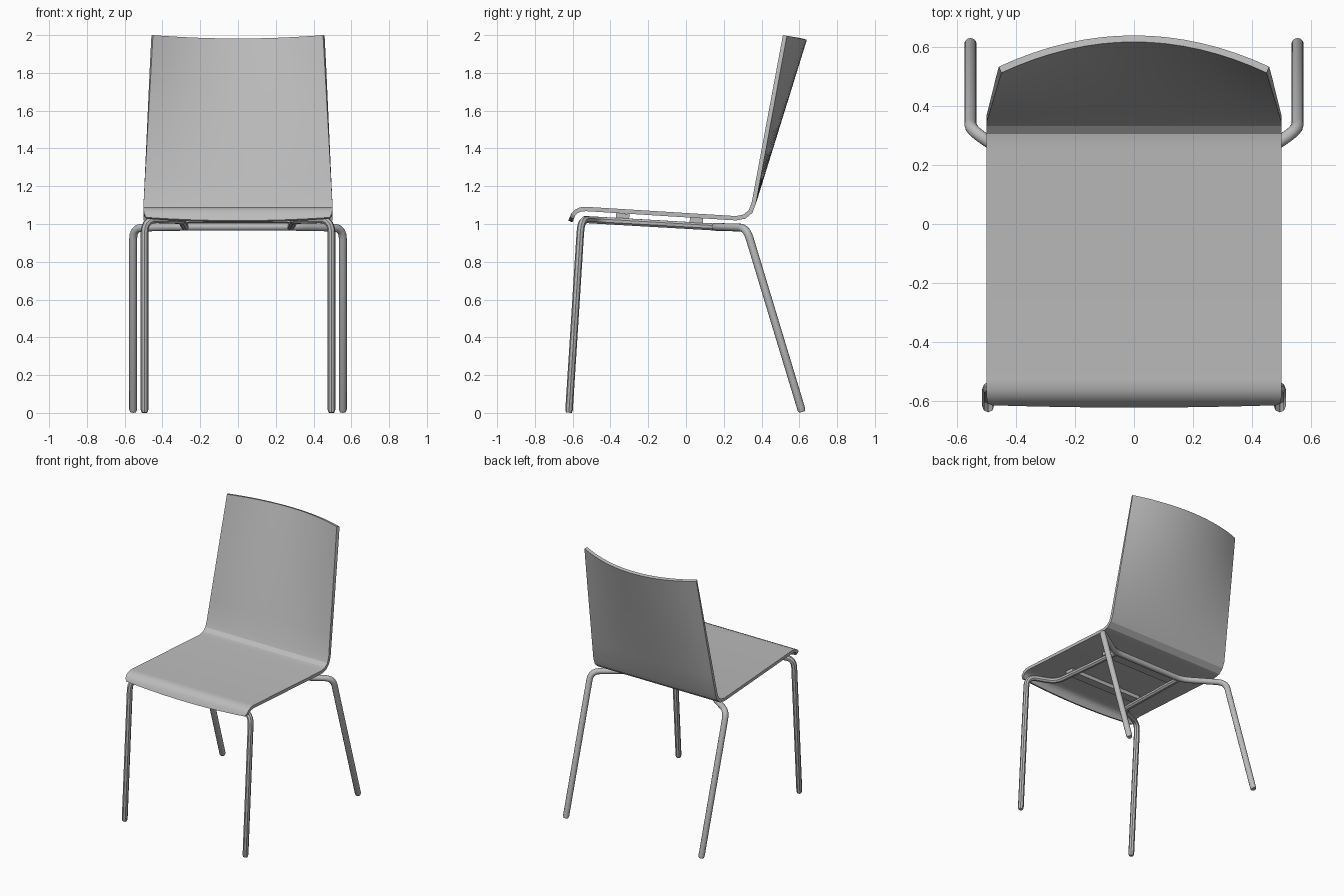
import bpy, math
from mathutils import Vector

if "Cube" in bpy.data.objects:
    bpy.data.objects.remove(bpy.data.objects["Cube"])

grey = bpy.data.materials.new("light grey")
grey.diffuse_color = (0.5, 0.5, 0.5, 1)
grey.use_nodes = True
grey.node_tree.nodes["Principled BSDF"].inputs["Base Color"].default_value = grey.diffuse_color


def finish(obj, angle=30):
    """Apply modifiers, turn into a mesh, assign material and shading."""
    bpy.ops.object.select_all(action='DESELECT')
    obj.select_set(True)
    bpy.context.view_layer.objects.active = obj
    bpy.ops.object.convert(target='MESH')
    obj = bpy.context.object
    obj.data.materials.clear()
    obj.data.materials.append(grey)
    bpy.ops.object.shade_smooth_by_angle(angle=math.radians(angle))
    return obj


def fillet(corners, r, steps=5):
    """Round the inner corners of a path."""
    pts = [Vector(c) for c in corners]
    out = [pts[0]]
    for a, b, c in zip(pts, pts[1:], pts[2:]):
        p = b + (a - b).normalized() * r
        q = b + (c - b).normalized() * r
        for i in range(steps + 1):
            t = i / steps
            out.append(p * (1 - t) ** 2 + b * 2 * t * (1 - t) + q * t * t)
    return out + [pts[-1]]


def tube(name, corners, radius, bend, res, taper_ends):
    """Bent round bar with tapered feet at the listed ends."""
    pts = fillet(corners, bend)
    radii = [1.0] * len(pts)
    if 0 in taper_ends:
        pts.insert(1, pts[0] + (pts[1] - pts[0]).normalized() * 0.014)
        radii = [0.75] + radii
    if -1 in taper_ends:
        pts.insert(-1, pts[-1] + (pts[-2] - pts[-1]).normalized() * 0.014)
        radii = radii + [0.75]
    cu = bpy.data.curves.new(name, 'CURVE')
    cu.dimensions = '3D'
    cu.bevel_depth = radius
    cu.bevel_resolution = res
    cu.use_fill_caps = True
    sp = cu.splines.new('POLY')
    sp.points.add(len(pts) - 1)
    for p, co, rad in zip(sp.points, pts, radii):
        p.co = (*co, 1)
        p.radius = rad
    obj = bpy.data.objects.new(name, cu)
    bpy.context.collection.objects.link(obj)
    return finish(obj, 35)


# Seat and back shell: side profile rows (y, z, half width, bulge)
rows = [(-0.615, 1.035, 0.485, 0), (-0.608, 1.055, 0.497, 0), (-0.588, 1.076, 0.5, 0),
        (-0.563, 1.088, 0.5, 0), (-0.53, 1.091, 0.5, 0), (0.263, 1.042, 0.5, 0),
        (0.305, 1.05, 0.5, 0), (0.332, 1.073, 0.5, 0), (0.347, 1.11, 0.5, 0)]
for i in range(1, 7):
    t = i / 6
    rows.append((0.347 + 0.166 * t, 1.11 + 0.89 * t, 0.5 - 0.05 * t, t))
cols = 16
verts, faces = [], []
for k, (y, z, w, b) in enumerate(rows):
    for j in range(cols + 1):
        u = -1 + 2 * j / cols
        arc = 1 - u * u
        lip = arc if k == 0 else 0
        verts.append((u * w, y + 0.105 * b * arc - 0.008 * lip,
                      z - 0.018 * b * arc - 0.017 * lip))
n = cols + 1
for i in range(len(rows) - 1):
    for j in range(cols):
        a = i * n + j
        faces.append((a, a + 1, a + n + 1, a + n))
me = bpy.data.meshes.new("seat_shell")
me.from_pydata(verts, [], faces)
shell = bpy.data.objects.new("seat_shell", me)
bpy.context.collection.objects.link(shell)
sol = shell.modifiers.new("thickness", 'SOLIDIFY')
sol.thickness = 0.023
sol.offset = -1
sol.use_even_offset = True
finish(shell, 25)

# Rear legs: one tube bent inwards to a cross bar under the seat
half = [(0.555, 0.615, 0.005), (0.555, 0.32, 0.98), (0.3, 0.15, 0.985)]
path = half + [(-x, y, z) for x, y, z in reversed(half)]
tube("rear_legs", path, 0.021, 0.06, 4, (0, -1))

# Front legs: each runs in under the seat, then back to the cross bar
for s, side in ((1, "right"), (-1, "left")):
    tube("front_leg_" + side,
         [(s * 0.495, -0.62, 0.001), (s * 0.495, -0.555, 1.025),
          (s * 0.3, -0.47, 1.02), (s * 0.28, 0.14, 0.985)],
         0.02, 0.07, 2, (0,))

# Cross bars between the side rails and the seat
for name, y, z in (("front_support", -0.335, 1.042), ("rear_support", 0.055, 1.019)):
    bpy.ops.mesh.primitive_cube_add(size=1, location=(0, y, z))
    bar = bpy.context.object
    bar.name = name
    bar.scale = (0.6, 0.07, 0.026)
    bar.rotation_euler.x = math.radians(-3.5)
    finish(bar)
